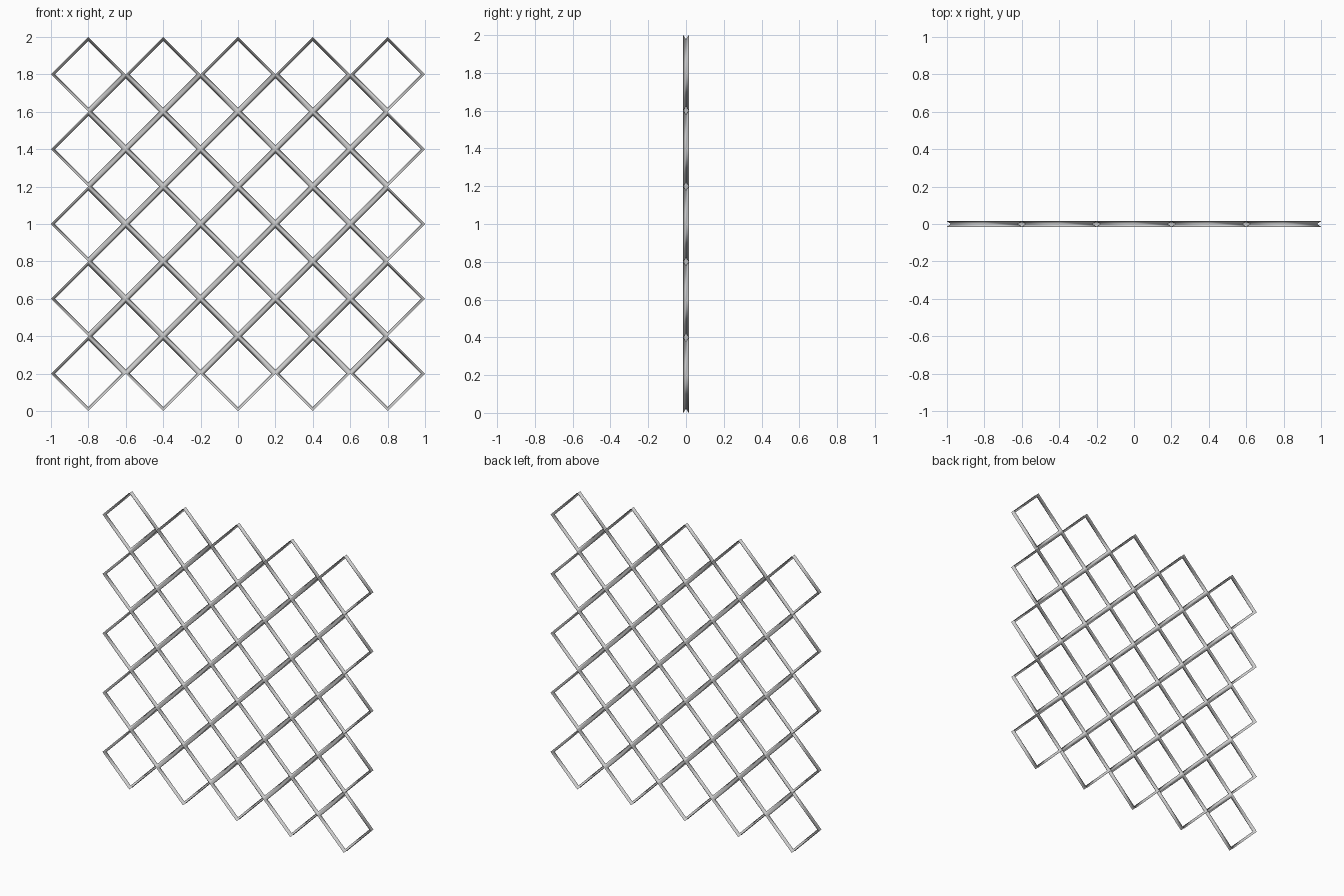
import bpy
import bmesh

if "Cube" in bpy.data.objects:
    bpy.data.objects.remove(bpy.data.objects["Cube"])

STEP = 0.2      # half diagonal of one diamond cell
N = 5           # outer diamonds per side
BAR = 0.03      # bar depth

bm = bmesh.new()
nodes = {}


def node(i, k):
    # shared lattice point on the x-z plane
    if (i, k) not in nodes:
        nodes[i, k] = bm.verts.new((i * STEP - 1, 0, k * STEP))
    return nodes[i, k]


# diamond cells: 5x5 main cells plus the 4x4 cells between them
for i in range(1, 2 * N):
    for k in range(1, 2 * N):
        if i % 2 == k % 2:
            f = bm.faces.new([node(i - 1, k), node(i, k - 1),
                              node(i + 1, k), node(i, k + 1)])
            f.smooth = True

mesh = bpy.data.meshes.new("diamond_lattice")
bm.to_mesh(mesh)
bm.free()
lattice = bpy.data.objects.new("diamond_lattice", mesh)
bpy.context.collection.objects.link(lattice)

# bars with diamond section, half section along the open rim
wire = lattice.modifiers.new("bars", 'WIREFRAME')
wire.thickness = BAR
wire.offset = 0
wire.use_even_offset = True
wire.use_boundary = False
wire.use_replace = True
